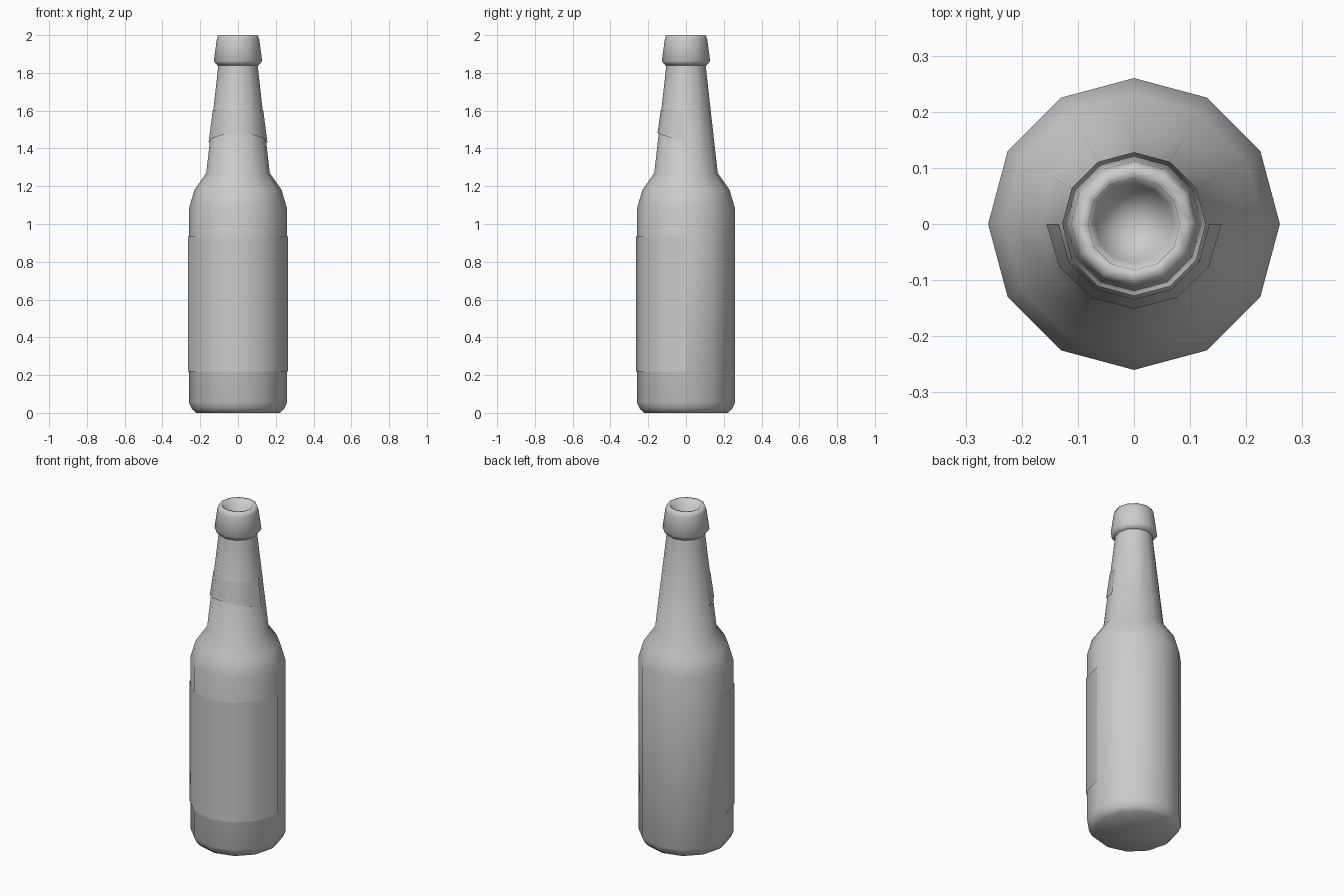
import bpy, bmesh
from math import sin, cos, pi

old = bpy.data.objects.get("Cube")
if old:
    bpy.data.objects.remove(old, do_unlink=True)

SIDES = 12
grey = bpy.data.materials.new("grey")
grey.use_nodes = True
colour = (0.6, 0.6, 0.6, 1)
grey.diffuse_color = colour
grey.node_tree.nodes["Principled BSDF"].inputs["Base Color"].default_value = colour


def finish(name, bm):
    mesh = bpy.data.meshes.new(name)
    bm.to_mesh(mesh)
    bm.free()
    mesh.materials.append(grey)
    mesh.polygons.foreach_set("use_smooth", [True] * len(mesh.polygons))
    obj = bpy.data.objects.new(name, mesh)
    bpy.context.collection.objects.link(obj)
    return obj


def lathe(name, profile):
    """Turn (radius, height) points around z; zero radius closes to a point."""
    bm = bmesh.new()
    rings = []
    for r, z in profile:
        count = SIDES if r > 0 else 1
        rings.append([bm.verts.new((r * cos(2 * pi * i / SIDES), r * sin(2 * pi * i / SIDES), z))
                      for i in range(count)])
    for a, b in zip(rings, rings[1:]):
        for i in range(SIDES):
            j = (i + 1) % SIDES
            quad = [a[i % len(a)], a[j % len(a)], b[j % len(b)], b[i % len(b)]]
            bm.faces.new(list(dict.fromkeys(quad)))
    return finish(name, bm)


def front_label(name, low, high):
    """Half wrap on the front; low and high give (radius, height) per angle."""
    bm = bmesh.new()
    rows = []
    for edge in (low, high):
        row = []
        for i in range(SIDES // 2 + 1):
            a = pi + 2 * pi * i / SIDES
            r, z = edge(-sin(a))
            row.append(bm.verts.new((r * cos(a), r * sin(a), z)))
        rows.append(row)
    a, b = rows
    for i in range(SIDES // 2):
        bm.faces.new((a[i], a[i + 1], b[i + 1], b[i]))
    return finish(name, bm)


# Glass body with sloping shoulder and tapered neck
lathe("bottle_body", [(0, 0), (0.222, 0), (0.243, 0.02), (0.26, 0.055), (0.26, 1.08),
                      (0.231, 1.18), (0.168, 1.27), (0.104, 1.84)])

# Collar with open mouth
lathe("bottle_lip", [(0.1, 1.84), (0.108, 1.838), (0.128, 1.863), (0.112, 1.98),
                     (0.104, 2.0), (0.082, 2.0), (0.07, 1.93), (0, 1.86)])

# Paper labels, the neck one with an arched lower edge
front_label("body_label", lambda f: (0.264, 0.22), lambda f: (0.264, 0.935))
front_label("neck_label", lambda f: (0.156 - 0.005 * f, 1.43 + 0.05 * f),
            lambda f: (0.134, 1.6))
